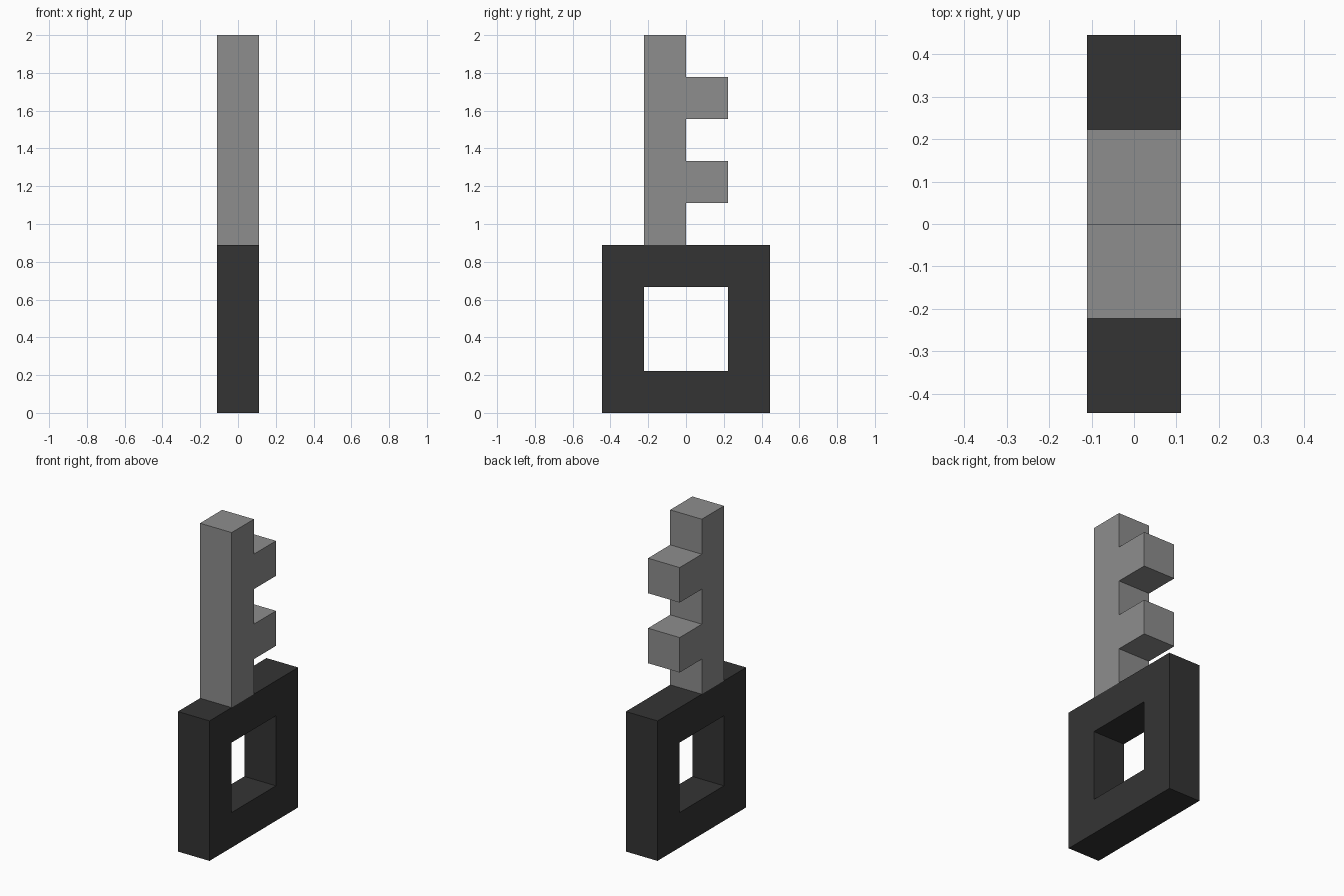
import bpy, bmesh

if "Cube" in bpy.data.objects:
    bpy.data.objects.remove(bpy.data.objects["Cube"])

U = 2 / 9          # grid unit: the key is nine units tall
HALF = U / 2       # half thickness along x


def material(name, value):
    mat = bpy.data.materials.new(name)
    mat.diffuse_color = (value, value, value, 1)
    mat.use_nodes = True
    mat.node_tree.nodes["Principled BSDF"].inputs["Base Color"].default_value = mat.diffuse_color
    return mat


def finish(bm, name, mat):
    bmesh.ops.recalc_face_normals(bm, faces=bm.faces[:])
    mesh = bpy.data.meshes.new(name)
    bm.to_mesh(mesh)
    bm.free()
    mesh.materials.append(mat)
    obj = bpy.data.objects.new(name, mesh)
    bpy.context.collection.objects.link(obj)
    return obj


def ring(bm, x, points):
    return [bm.verts.new((x, y * U, z * U)) for y, z in points]


def bridge(bm, a, b):
    n = len(a)
    for i in range(n):
        j = (i + 1) % n
        bm.faces.new((a[i], a[j], b[j], b[i]))


dark = material("dark grey", 0.034)
grey = material("mid grey", 0.27)

# Square handle with a square hole
outer = [(-2, 0), (2, 0), (2, 4), (-2, 4)]
inner = [(-1, 1), (1, 1), (1, 3), (-1, 3)]
bm = bmesh.new()
loops = [ring(bm, x, p) for x, p in
         ((-HALF, outer), (HALF, outer), (HALF, inner), (-HALF, inner))]
for i in range(4):
    bridge(bm, loops[i], loops[(i + 1) % 4])
finish(bm, "key_handle", dark)

# Shaft with two teeth, as one stepped profile
profile = [(-1, 4), (0, 4)]
for z in (5, 7):
    profile += [(0, z), (1, z), (1, z + 1), (0, z + 1)]
profile += [(0, 9), (-1, 9)]
bm = bmesh.new()
left, right = ring(bm, -HALF, profile), ring(bm, HALF, profile)
bm.faces.new(left)
bm.faces.new(right)
bridge(bm, left, right)
finish(bm, "key_shaft_and_teeth", grey)
